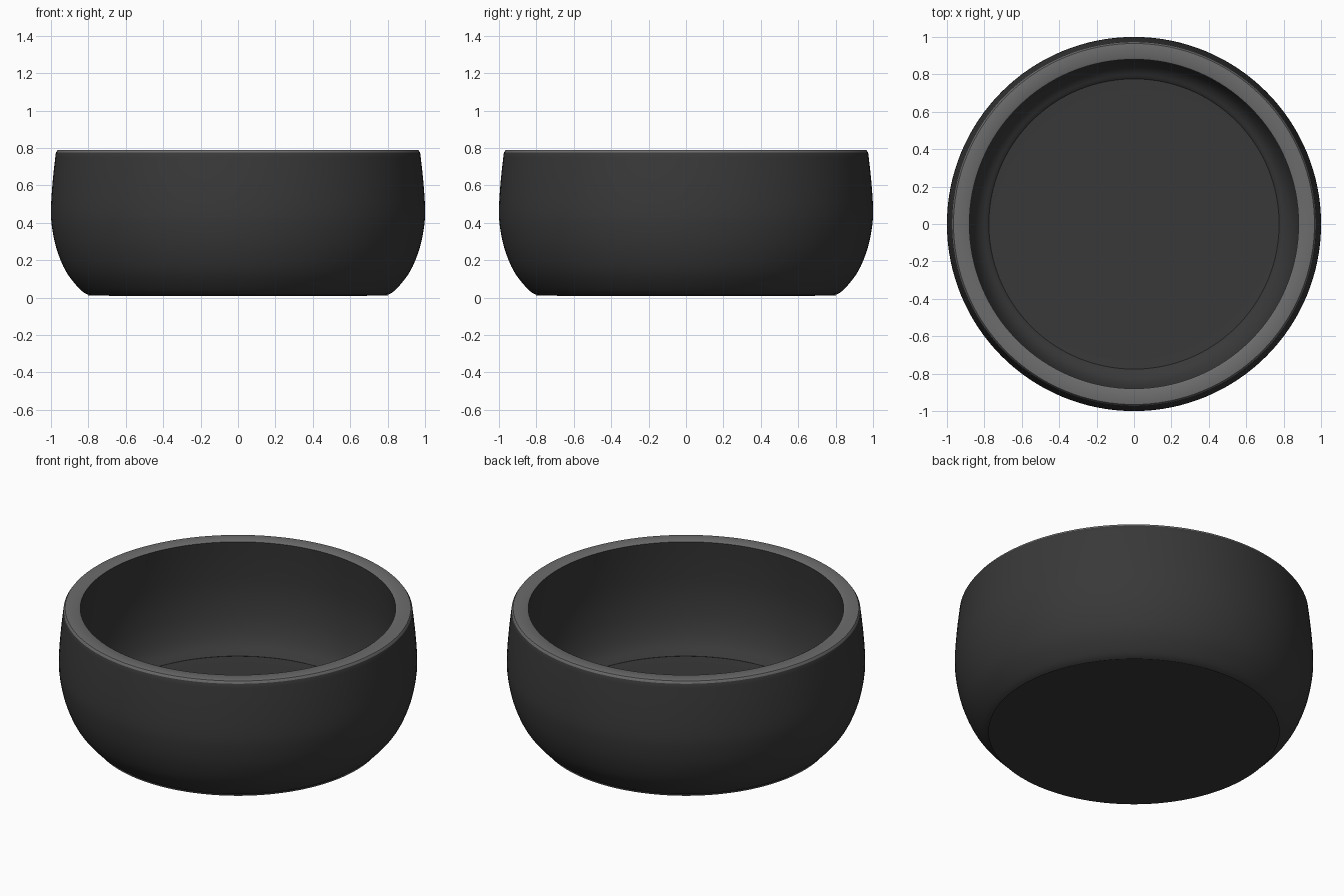
import bpy, bmesh, math
from mathutils import Vector

cube = bpy.data.objects.get("Cube")
if cube:
    bpy.data.objects.remove(cube, do_unlink=True)


def material(name, value):
    mat = bpy.data.materials.new(name)
    mat.use_nodes = True
    color = (value, value, value, 1)
    mat.diffuse_color = color
    mat.node_tree.nodes["Principled BSDF"].inputs["Base Color"].default_value = color
    return mat


def smooth_path(points, steps=4):
    """Catmull-Rom curve through (radius, height) points."""
    p = [Vector(q) for q in points]
    p = [p[0]] + p + [p[-1]]
    path = []
    for a, b, c, d in zip(p, p[1:], p[2:], p[3:]):
        for i in range(steps):
            t = i / steps
            path.append(0.5 * (2 * b + (c - a) * t + (2 * a - 5 * b + 4 * c - d) * t**2
                               + (3 * b - a - 3 * c + d) * t**3))
    return path + [p[-1]]


def lathe(name, path, mat, steps=128):
    bm = bmesh.new()
    verts = [bm.verts.new((r, 0, z)) for r, z in path]
    edges = [bm.edges.new(pair) for pair in zip(verts, verts[1:])]
    bmesh.ops.spin(bm, geom=verts + edges, cent=(0, 0, 0), axis=(0, 0, 1),
                   angle=math.tau, steps=steps, use_duplicate=False)
    bmesh.ops.remove_doubles(bm, verts=bm.verts, dist=0.0005)
    bmesh.ops.recalc_face_normals(bm, faces=bm.faces)
    mesh = bpy.data.meshes.new(name)
    bm.to_mesh(mesh)
    bm.free()
    mesh.materials.append(mat)
    obj = bpy.data.objects.new(name, mesh)
    bpy.context.collection.objects.link(obj)
    return obj


charcoal = material("charcoal glaze", 0.04)
grey = material("grey rim", 0.15)

# Outer wall with a rounded foot, inner wall with a flat floor
outer = [(0, 0.01), (0.74, 0.01), (0.80, 0.015), (0.85, 0.05), (0.92, 0.14),
         (0.97, 0.26), (0.995, 0.38), (1, 0.48), (0.99, 0.63), (0.974, 0.775)]
inner = [(0.88, 0.785), (0.895, 0.65), (0.905, 0.5), (0.9, 0.38),
         (0.88, 0.27), (0.84, 0.18), (0.78, 0.135), (0.7, 0.125), (0, 0.125)]
rim_top = [(0.974, 0.775), (0.965, 0.788), (0.95, 0.79), (0.89, 0.79), (0.88, 0.785)]

# The bowl is a closed ring of wall, rim band and lining
body = lathe("bowl_body", smooth_path(outer) + rim_top[1:-1] + smooth_path(inner), charcoal)

# Colour the flat top band of the lip
body.data.materials.append(grey)
for face in body.data.polygons:
    if face.center.z > 0.78 and face.normal.z > 0.3:
        face.material_index = 1

bpy.ops.object.select_all(action="DESELECT")
body.select_set(True)
bpy.context.view_layer.objects.active = body
bpy.ops.object.shade_smooth_by_angle(angle=math.radians(35))
